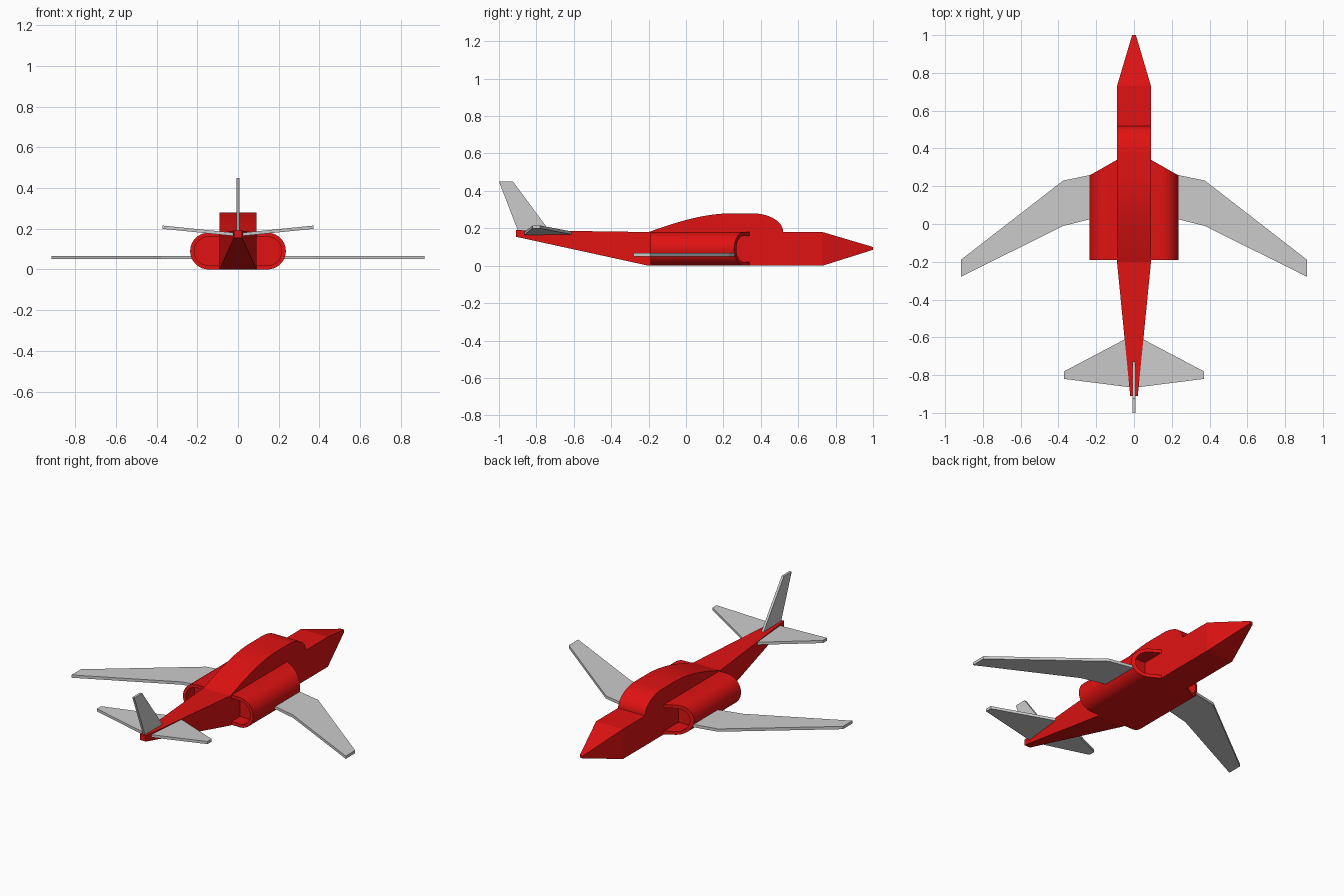
import bpy, bmesh
from math import sin, cos, pi, radians

if "Cube" in bpy.data.objects:
    bpy.data.objects.remove(bpy.data.objects["Cube"])

red = bpy.data.materials.new("red_paint")
red.diffuse_color = (0.75, 0.006, 0.006, 1)
red.use_nodes = True
red.node_tree.nodes["Principled BSDF"].inputs["Base Color"].default_value = red.diffuse_color


def loft(name, rings, mat=None, smooth=False):
    """Skin equal-length rings of points and cap both ends."""
    bm = bmesh.new()
    vs = [[bm.verts.new(p) for p in r] for r in rings]
    n = len(vs[0])
    for a, b in zip(vs, vs[1:]):
        for i in range(n):
            j = (i + 1) % n
            bm.faces.new((a[i], a[j], b[j], b[i]))
    bm.faces.new(vs[0])
    bm.faces.new(vs[-1])
    bmesh.ops.recalc_face_normals(bm, faces=bm.faces)
    me = bpy.data.meshes.new(name)
    bm.to_mesh(me)
    bm.free()
    ob = bpy.data.objects.new(name, me)
    bpy.context.collection.objects.link(ob)
    if mat:
        me.materials.append(mat)
    if smooth:
        bpy.ops.object.select_all(action='DESELECT')
        ob.select_set(True)
        bpy.context.view_layer.objects.active = ob
        bpy.ops.object.shade_smooth_by_angle(angle=radians(30))
    return ob


def rect(y, w, z0, z1):
    return [(-w, y, z0), (w, y, z0), (w, y, z1), (-w, y, z1)]


# Fuselage: square section tapering to tail and nose
loft("fuselage", [rect(-0.91, 0.02, 0.155, 0.19), rect(-0.2, 0.09, 0, 0.18),
                  rect(0.73, 0.09, 0, 0.18), rect(1.0, 0.01, 0.085, 0.1)], red)

# Canopy hump: side profile extruded across the fuselage
N = 14
hump = [(-0.2 + 0.45 * i / N, 0.18 + 0.1 * sin(i / N * pi / 2)) for i in range(N + 1)]
hump += [(0.355 + 0.165 * sin(i / N * pi / 2), 0.18 + 0.1 * cos(i / N * pi / 2))
         for i in range(N + 1)]
loft("canopy", [[(x, y, z) for y, z in hump] for x in (-0.09, 0.09)], red, True)


# Engine nacelles: D-section with a recessed slanted intake and recessed exhaust
def d_ring(side, r, root, y=None, back=0.0):
    pts = [(root, 0.09 - r)]
    pts += [(0.145 + r * cos(a), 0.09 + r * sin(a))
            for a in (-pi / 2 + pi * i / 20 for i in range(21))]
    pts += [(root, 0.09 + r)]
    slant = lambda x: 0.34 - (x - 0.09) * 0.57 - back
    return [(side * x, slant(x) if y is None else y, z) for x, z in pts]


# Wing and tailplane outlines as (x, y)
wing = [(0.22, 0.262), (0.375, 0.23), (0.917, -0.19), (0.917, -0.28),
        (0.375, -0.01), (0.22, 0.028)]
tailplane = [(0.0, -0.585), (0.37, -0.78), (0.37, -0.82), (0.0, -0.867)]

for side, label in ((-1, "left"), (1, "right")):
    loft(label + "_nacelle", [
        d_ring(side, 0.07, 0.088, 0.2), d_ring(side, 0.07, 0.088),
        d_ring(side, 0.09, 0.09), d_ring(side, 0.09, 0.09, -0.19),
        d_ring(side, 0.07, 0.088, -0.19), d_ring(side, 0.07, 0.088, -0.11)], red, True)
    loft(label + "_wing", [[(side * x, y, z) for x, y in wing] for z in (0.05, 0.067)])
    loft(label + "_tailplane", [[(side * x, y, z + 0.1 * x) for x, y in tailplane]
                                for z in (0.162, 0.178)])

# Tail fin
fin = [(-0.718, 0.17), (-0.925, 0.45), (-1.0, 0.45), (-0.892, 0.17)]
loft("tail_fin", [[(x, y, z) for y, z in fin] for x in (-0.007, 0.007)])
